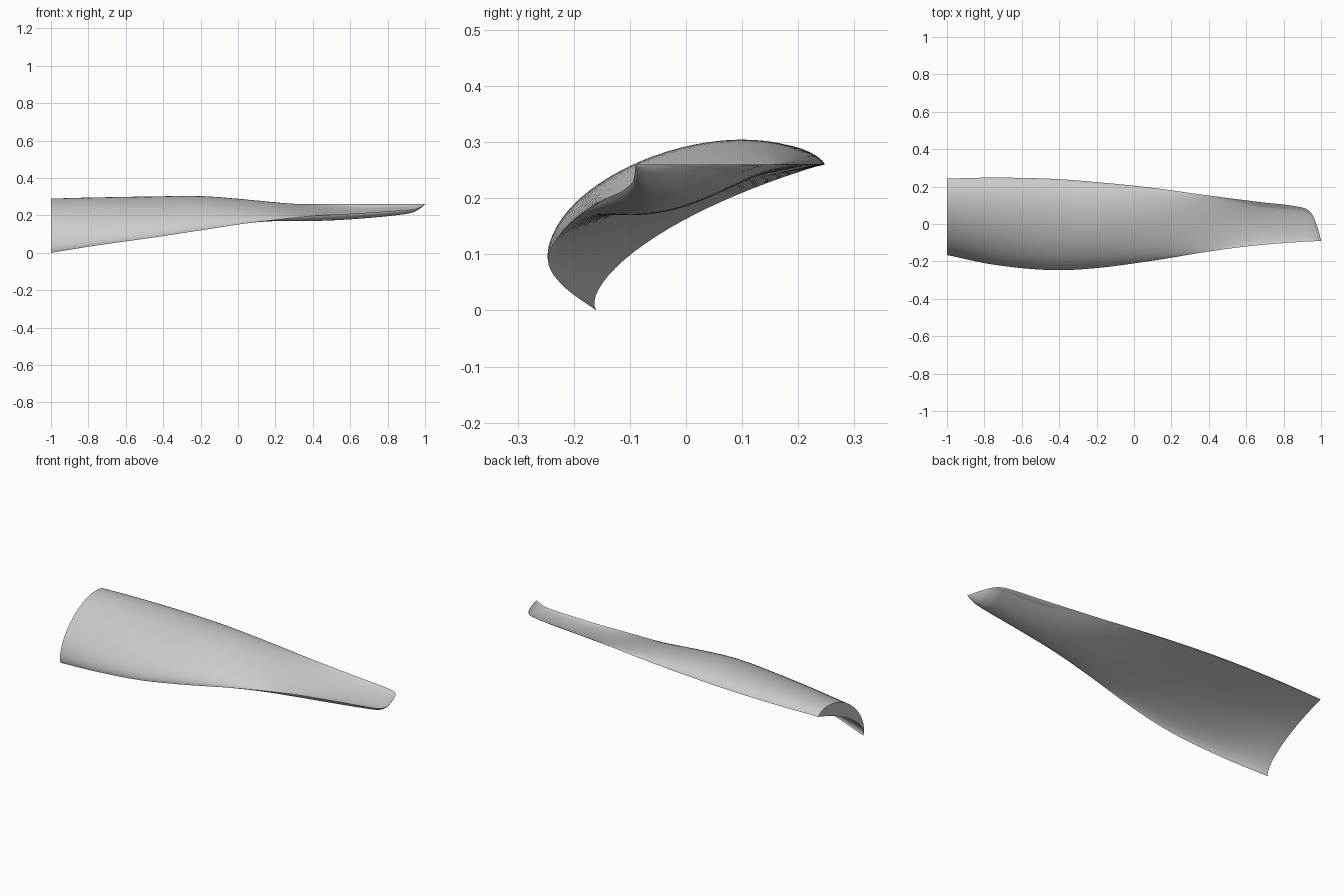
import bpy
import bmesh
import math
from mathutils import Vector

cube = bpy.data.objects.get("Cube")
if cube:
    bpy.data.objects.remove(cube, do_unlink=True)

TRAILING_Z = 0.26
CHORD_STEPS = 28
SPAN_STEPS = 8

# Blade stations: span x, leading edge y, leading edge z, trailing edge y,
# upper surface bulge, lower surface bulge
STATIONS = [
    (-1.0, -0.16, 0.0, 0.243, 0.122, 0.053),
    (-0.75, -0.215, 0.04, 0.248, 0.115, 0.045),
    (-0.45, -0.245, 0.082, 0.242, 0.107, 0.032),
    (-0.2, -0.235, 0.12, 0.224, 0.097, 0.018),
    (0.1, -0.196, 0.165, 0.193, 0.052, -0.01),
    (0.4, -0.147, 0.197, 0.152, 0.0, -0.043),
    (0.65, -0.115, 0.212, 0.12, -0.02, -0.043),
    (0.9, -0.095, 0.229, 0.088, -0.014, -0.03),
    (0.95, -0.093, 0.236, 0.055, -0.009, -0.02),
    (0.98, -0.091, 0.247, -0.015, -0.004, -0.009),
    (1.0, -0.09, 0.259, -0.087, 0.0, -0.001),
]


def slope(i, k):
    a, b = STATIONS[max(i - 1, 0)], STATIONS[min(i + 1, len(STATIONS) - 1)]
    return (b[k] - a[k]) / (b[0] - a[0])


def blend(i, s):
    """Smooth station between station i and the next one."""
    a, b = STATIONS[i], STATIONS[i + 1]
    h = b[0] - a[0]
    w = s * s * (3 - 2 * s)
    values = [a[0] + h * s]
    for k in range(1, len(a)):
        ease = h * s * (1 - s) * ((1 - s) * slope(i, k) - s * slope(i + 1, k))
        values.append(a[k] * (1 - w) + b[k] * w + ease)
    return values


def section(station):
    """Upper and lower curves of one airfoil section."""
    x, lead_y, lead_z, trail_y, up, low = station
    lead = Vector((x, lead_y, lead_z))
    chord = Vector((x, trail_y, TRAILING_Z)) - lead
    normal = Vector((0, -chord.z, chord.y)).normalized()
    upper, lower = [], []
    for j in range(CHORD_STEPS + 1):
        t = (1 - math.cos(math.pi * j / CHORD_STEPS)) / 2
        base = lead + chord * t
        rise = max(4 * t * (1 - t), 0)
        upper.append(base + normal * up * rise ** 0.6)
        lower.append(base + normal * low * 2.6 * math.sqrt(t) * (1 - t))
    return upper, lower


# Loft the sections into a closed shell
spans = [blend(i, s / SPAN_STEPS) for i in range(len(STATIONS) - 1) for s in range(SPAN_STEPS)]
spans.append(STATIONS[-1])
bm = bmesh.new()
rows = []
for station in spans:
    upper, lower = section(station)
    top = [bm.verts.new(p) for p in upper]
    bottom = [top[0]] + [bm.verts.new(p) for p in lower[1:-1]] + [top[-1]]
    rows.append((top, bottom))

for (top_a, low_a), (top_b, low_b) in zip(rows, rows[1:]):
    for j in range(CHORD_STEPS):
        bm.faces.new((top_a[j], top_b[j], top_b[j + 1], top_a[j + 1]))
        bm.faces.new((low_a[j], low_a[j + 1], low_b[j + 1], low_b[j]))

# Close the root and the tip
for top, bottom in (rows[0], rows[-1]):
    for j in range(CHORD_STEPS):
        corners = list(dict.fromkeys((top[j], top[j + 1], bottom[j + 1], bottom[j])))
        bm.faces.new(corners)
bmesh.ops.recalc_face_normals(bm, faces=bm.faces)

mesh = bpy.data.meshes.new("blade")
bm.to_mesh(mesh)
bm.free()
blade = bpy.data.objects.new("blade", mesh)
bpy.context.collection.objects.link(blade)

# Plain grey finish
grey = bpy.data.materials.new("light grey")
grey.use_nodes = True
colour = (0.6, 0.6, 0.6, 1)
grey.diffuse_color = colour
grey.node_tree.nodes["Principled BSDF"].inputs["Base Color"].default_value = colour
mesh.materials.append(grey)

bpy.ops.object.select_all(action="DESELECT")
blade.select_set(True)
bpy.context.view_layer.objects.active = blade
bpy.ops.object.shade_smooth_by_angle(angle=math.radians(40))
